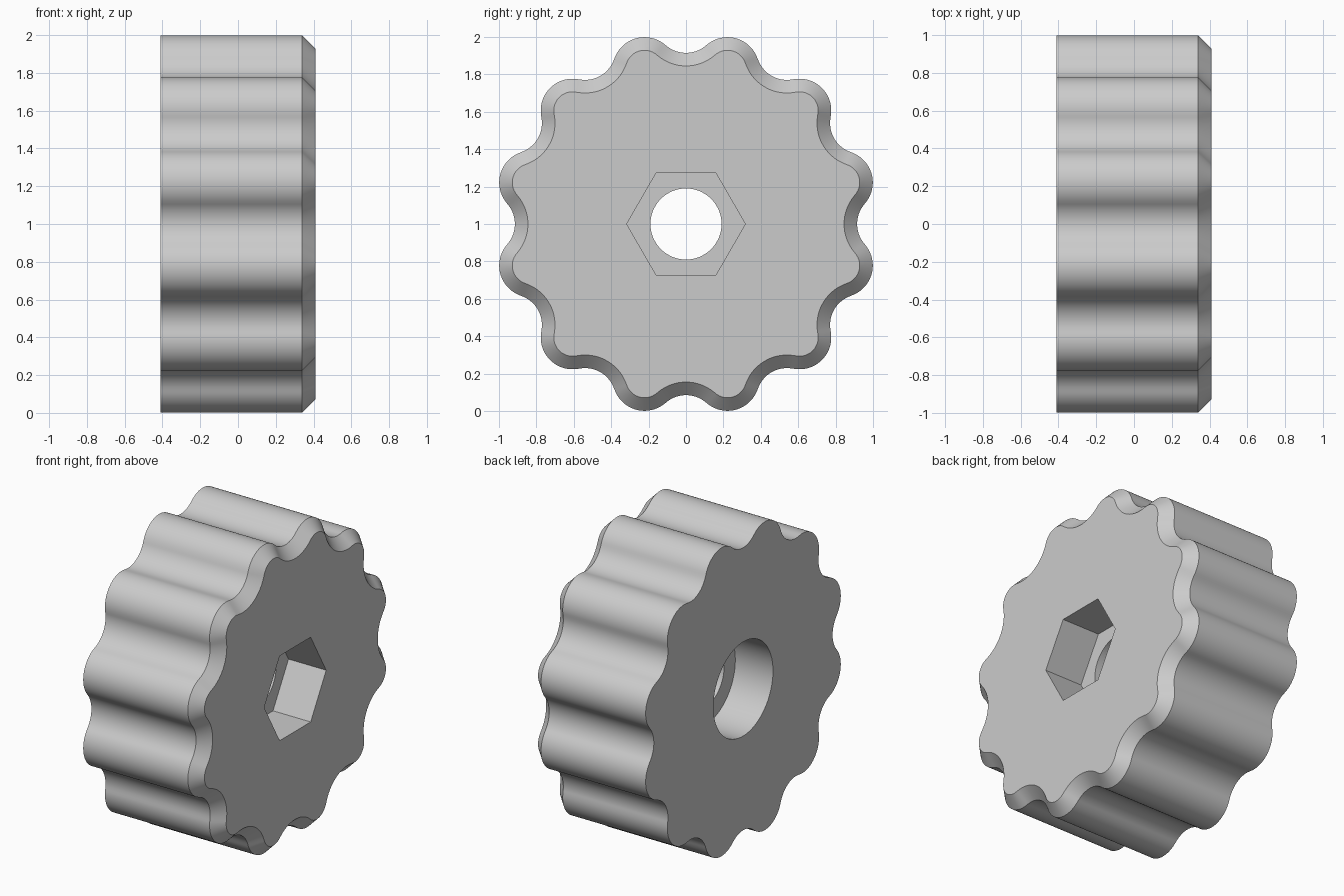
import bpy
import bmesh
from math import sin, cos, pi, atan2, radians
from mathutils import Matrix, Vector

cube = bpy.data.objects.get("Cube")
if cube:
    bpy.data.objects.remove(cube, do_unlink=True)

HALF = 0.41        # half thickness along x
CHAMFER = 0.07
LOBES = 12
LOBE_DIST, LOBE_R = 0.858, 0.17
DIP_DIST, DIP_R = 1.079, 0.164
POCKET = 0.27      # depth of the nut pocket and the counterbore
STEPS = 12

grey = bpy.data.materials.new("plain_grey")
grey.use_nodes = True
colour = (0.6, 0.6, 0.6, 1)
grey.diffuse_color = colour
grey.node_tree.nodes["Principled BSDF"].inputs["Base Color"].default_value = colour


def outline(inset):
    """Scalloped rim of tangent convex and concave arcs, as (y, z) points."""
    half = pi / LOBES
    lobe = Vector((LOBE_DIST, 0))
    dip = Vector((DIP_DIST * cos(half), DIP_DIST * sin(half)))
    turn = atan2(dip.y - lobe.y, dip.x - lobe.x)
    points = []
    for k in range(LOBES):
        spin = Matrix.Rotation((2 * k + 1) * half, 2)
        for i in range(-STEPS, STEPS):
            a = turn * i / STEPS
            points.append(spin @ (lobe + (LOBE_R - inset) * Vector((cos(a), sin(a)))))
        sweep = turn - half
        for i in range(-STEPS, STEPS):
            a = half + pi - sweep * i / STEPS
            points.append(spin @ (dip + (DIP_R + inset) * Vector((cos(a), sin(a)))))
    return points


def make_object(name, bm):
    bmesh.ops.recalc_face_normals(bm, faces=bm.faces)
    mesh = bpy.data.meshes.new(name)
    bm.to_mesh(mesh)
    bm.free()
    mesh.materials.append(grey)
    ob = bpy.data.objects.new(name, mesh)
    bpy.context.collection.objects.link(ob)
    ob.location.z = 1
    return ob


def cutter(name, sides, radius, x0, x1):
    """Prism along x, with a corner pointing along y."""
    bm = bmesh.new()
    bmesh.ops.create_cone(bm, cap_ends=True, segments=sides, radius1=radius,
                          radius2=radius, depth=x1 - x0)
    bmesh.ops.rotate(bm, verts=bm.verts, matrix=Matrix.Rotation(pi / 2, 3, 'Y'))
    bmesh.ops.translate(bm, verts=bm.verts, vec=((x0 + x1) / 2, 0, 0))
    ob = make_object(name, bm)
    ob.hide_render = True
    return ob


# Scalloped body with one chamfered end
bm = bmesh.new()
rings = [[bm.verts.new((x, p.x, p.y)) for p in outline(inset)]
         for x, inset in ((-HALF, 0), (HALF - CHAMFER, 0), (HALF, CHAMFER))]
for low, high in zip(rings, rings[1:]):
    for i in range(len(low)):
        bm.faces.new((low[i - 1], low[i], high[i], high[i - 1]))
bm.faces.new(rings[0])
bm.faces.new(rings[-1])
knob = make_object("scalloped_knob", bm)

# Hexagonal nut pocket, through bore and round counterbore
cutters = [
    cutter("nut_pocket_cutter", 6, 0.317, HALF - POCKET, HALF + 0.1),
    cutter("bore_cutter", 64, 0.19, -HALF - 0.2, HALF + 0.2),
    cutter("counterbore_cutter", 64, 0.305, -HALF - 0.1, -HALF + POCKET),
]
bpy.context.view_layer.update()
bpy.ops.object.select_all(action='DESELECT')
bpy.context.view_layer.objects.active = knob
knob.select_set(True)
for tool in cutters:
    cut = knob.modifiers.new(tool.name, 'BOOLEAN')
    cut.operation = 'DIFFERENCE'
    cut.solver = 'EXACT'
    cut.object = tool
    bpy.ops.object.modifier_apply(modifier=cut.name)
    bpy.data.objects.remove(tool, do_unlink=True)

bpy.ops.object.shade_smooth_by_angle(angle=radians(30))
